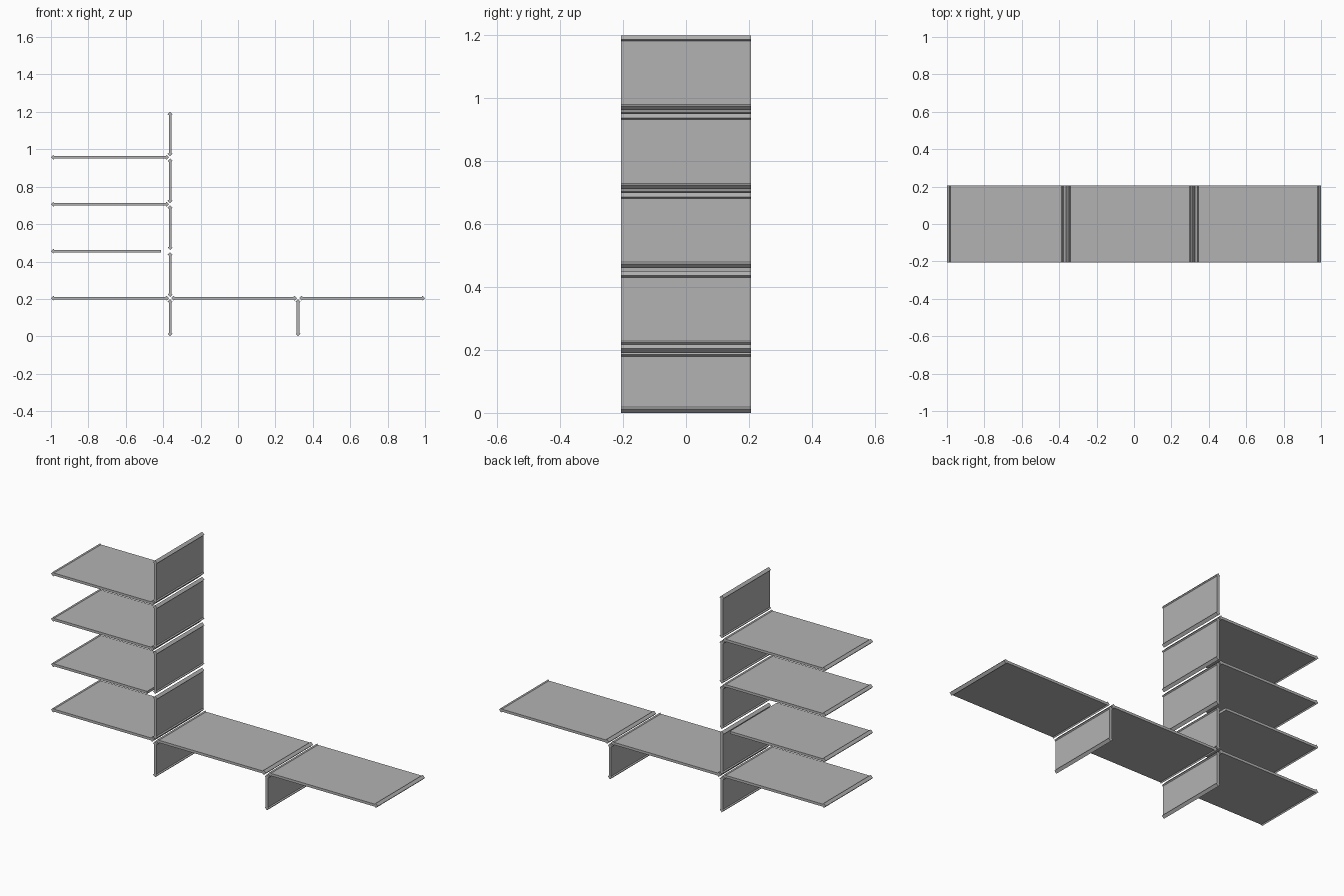
import bpy
import bmesh
from math import pi
from mathutils import Matrix

cube = bpy.data.objects.get("Cube")
if cube:
    bpy.data.objects.remove(cube, do_unlink=True)

grey = bpy.data.materials.new("plain grey")
grey.use_nodes = True
colour = (0.45, 0.45, 0.45, 1)
grey.diffuse_color = colour
grey.node_tree.nodes["Principled BSDF"].inputs["Base Color"].default_value = colour

DEPTH = 0.412      # front to back
BODY = 0.007       # half thickness of a board
BEAD = 0.013       # half thickness of its pointed edge
GAP = 0.006        # distance from a joint centre to a bead tip
STEP = 0.251       # height between shelves
LOW = 0.204        # lowest shelf height
POST_A, POST_B = -0.363, 0.321


def board(name, start, end, offset, upright=False, plain_end=False):
    """Extrude a board profile with arrow-shaped edges along its depth."""
    tip = [(end, BODY)] if plain_end else [
        (end - 0.018, BODY), (end - 0.013, BEAD), (end, 0)]
    top = [(start, 0), (start + 0.013, BEAD), (start + 0.018, BODY)] + tip
    outline = top + [(u, -v) for u, v in reversed(top) if v > 0]
    bm = bmesh.new()
    face = bm.faces.new([bm.verts.new((u, -DEPTH / 2, v)) for u, v in outline])
    side = bmesh.ops.extrude_face_region(bm, geom=[face])
    moved = [g for g in side["geom"] if isinstance(g, bmesh.types.BMVert)]
    bmesh.ops.translate(bm, verts=moved, vec=(0, DEPTH, 0))
    # Uprights are shelves turned to run along z
    place = Matrix.Translation((0, 0, offset))
    if upright:
        place = Matrix.Translation((offset, 0, 0)) @ Matrix.Rotation(-pi / 2, 4, "Y")
    bmesh.ops.transform(bm, matrix=place, verts=bm.verts)
    bmesh.ops.recalc_face_normals(bm, faces=bm.faces)
    mesh = bpy.data.meshes.new(name)
    bm.to_mesh(mesh)
    bm.free()
    mesh.materials.append(grey)
    bpy.context.collection.objects.link(bpy.data.objects.new(name, mesh))


# Stack of shelves on the right, the second one cut short, with uprights above
for i in range(4):
    z = LOW + i * STEP
    short = i == 1
    board(f"stack_shelf_{i + 1}", -1, -0.412 if short else POST_A - GAP, z, plain_end=short)
    board(f"stack_upright_{i + 1}", z + GAP, min(z + STEP - GAP, 1.2), POST_A, upright=True)

# Long low bench and its legs
board("middle_bench_shelf", POST_A + GAP, POST_B - GAP, LOW)
board("left_bench_shelf", POST_B + GAP, 1, LOW)
for name, x in (("right_leg", POST_A), ("left_leg", POST_B)):
    board(name, 0, LOW - GAP, x, upright=True)
